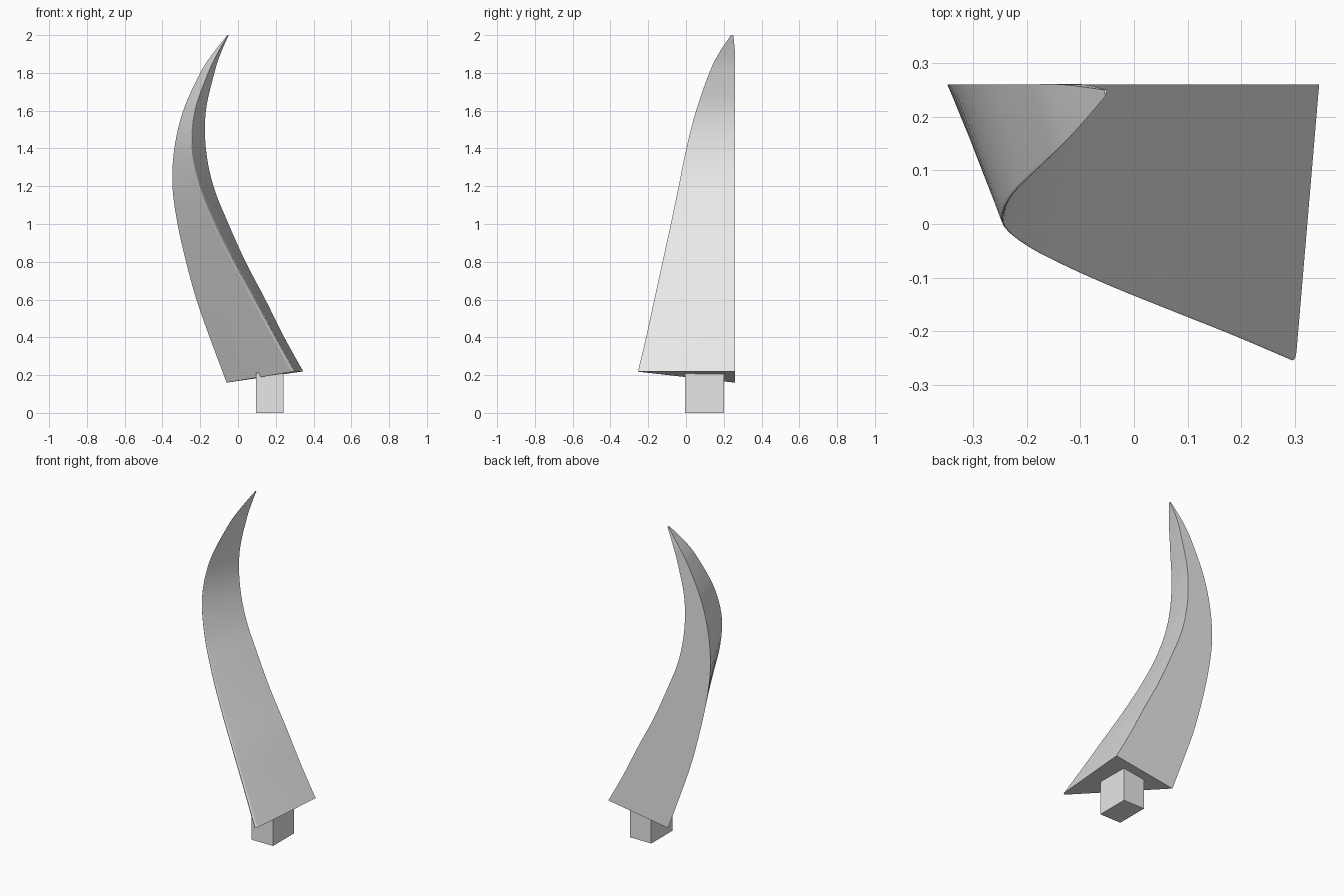
import bpy
import bmesh
from mathutils import Vector

cube = bpy.data.objects.get("Cube")
if cube:
    bpy.data.objects.remove(cube, do_unlink=True)

grey = bpy.data.materials.new("plain grey")
grey.use_nodes = True
grey.diffuse_color = (0.8, 0.8, 0.8, 1)
grey.node_tree.nodes["Principled BSDF"].inputs["Base Color"].default_value = (0.8, 0.8, 0.8, 1)

BACK = 0.26      # depth of the flat back
STEPS = 5        # rings between stations
ROUND = 6        # segments round the front ridge

# Stations up the horn: height, back left x, back right x, ridge x, ridge y
stations = [
    (0.4, -0.15, 0.245, 0.2, -0.22),
    (0.6, -0.22, 0.145, 0.09, -0.175),
    (0.8, -0.275, 0.04, -0.02, -0.13),
    (1.0, -0.32, -0.05, -0.12, -0.085),
    (1.2, -0.347, -0.13, -0.2, -0.042),
    (1.4, -0.337, -0.17, -0.243, 0.0),
    (1.6, -0.29, -0.17, -0.228, 0.053),
    (1.8, -0.2, -0.125, -0.158, 0.125),
    (1.9, -0.135, -0.093, -0.11, 0.175),
]
# Tilted base, then the stations, then the tip: each a (left, ridge, right) triangle
triangles = [(Vector((-0.06, BACK, 0.16)), Vector((0.3, -0.27, 0.22)), Vector((0.345, BACK, 0.22)))]
for z, left, right, ridge, depth in stations:
    triangles.append((Vector((left, BACK, z)), Vector((ridge, depth - 0.006, z)), Vector((right, BACK, z))))
triangles.append((Vector((-0.056, 0.25, 2)), Vector((-0.053, 0.238, 2)), Vector((-0.05, 0.25, 2))))


def spline(a, b, c, d, t):
    """Smooth curve from b to c."""
    return b + 0.5 * t * (c - a + t * (2 * a - 5 * b + 4 * c - d + t * (3 * (b - c) + d - a)))


def section(left, ridge, right):
    """Triangle with a softened front ridge."""
    start, end = ridge.lerp(left, 0.06), ridge.lerp(right, 0.06)
    arc = [start.lerp(ridge, i / ROUND).lerp(ridge.lerp(end, i / ROUND), i / ROUND)
           for i in range(ROUND + 1)]
    return [left, *arc, right]


def finish(name, bm):
    bmesh.ops.recalc_face_normals(bm, faces=bm.faces)
    mesh = bpy.data.meshes.new(name)
    bm.to_mesh(mesh)
    bm.free()
    mesh.materials.append(grey)
    obj = bpy.data.objects.new(name, mesh)
    bpy.context.collection.objects.link(obj)
    return obj


# Curved horn, lofted through the sections
padded = [triangles[0], *triangles, triangles[-1]]
bm = bmesh.new()
rings = []
for k in range(len(triangles) - 1):
    for s in range(STEPS):
        corners = [spline(*(padded[k + j][i] for j in range(4)), s / STEPS) for i in range(3)]
        rings.append([bm.verts.new(p) for p in section(*corners)])
rings.append([bm.verts.new(p) for p in section(*triangles[-1])])
for low, high in zip(rings, rings[1:]):
    for i in range(len(low)):
        j = (i + 1) % len(low)
        bm.faces.new((low[i], low[j], high[j], high[i]))
bm.faces.new(rings[0])
bm.faces.new(rings[-1])
horn = finish("curved_horn", bm)
bpy.ops.object.select_all(action='DESELECT')
horn.select_set(True)
bpy.context.view_layer.objects.active = horn
bpy.ops.object.shade_smooth_by_angle(angle=0.7)

# Square peg under the base
bm = bmesh.new()
bmesh.ops.create_cube(bm, size=1)
bmesh.ops.scale(bm, vec=(0.145, 0.205, 0.21), verts=bm.verts)
bmesh.ops.translate(bm, vec=(0.168, 0.098, 0.105), verts=bm.verts)
finish("mounting_peg", bm)
